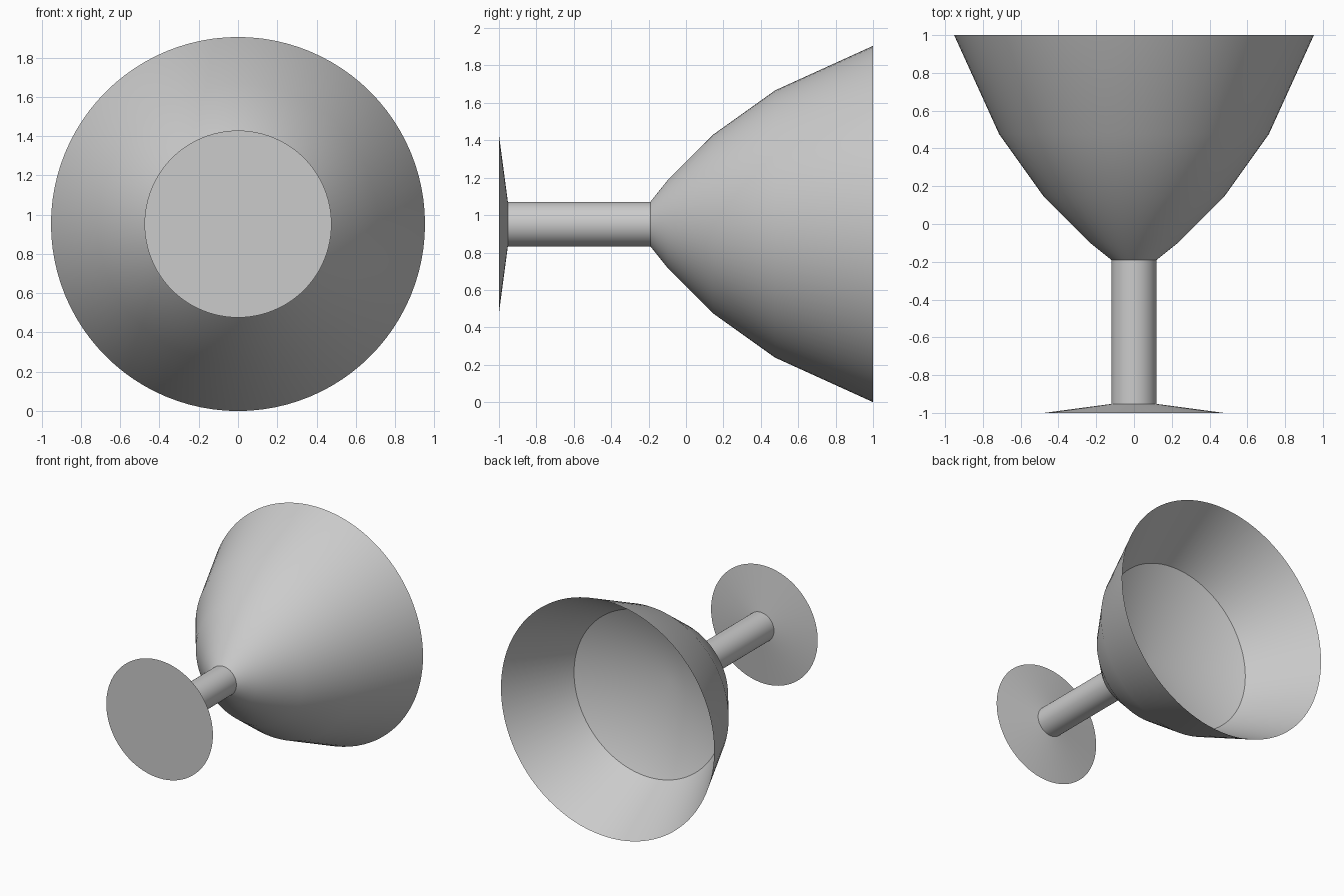
import bpy, bmesh, math

cube = bpy.data.objects.get("Cube")
if cube:
    bpy.data.objects.remove(cube, do_unlink=True)

UNIT = 2 / 42          # the goblet is 42 profile units long
AXIS_Z = 20 * UNIT     # height of the lying axis
SEGMENTS = 96

grey = bpy.data.materials.new("light_grey")
grey.use_nodes = True
colour = (0.6, 0.6, 0.6, 1)
grey.diffuse_color = colour
grey.node_tree.nodes["Principled BSDF"].inputs["Base Color"].default_value = colour


def lathe(name, profile):
    """Turn (radius, distance from foot) points around the lying y axis."""
    bm = bmesh.new()
    rings = []
    for r, d in profile:
        y = d * UNIT - 1
        count = SEGMENTS if r > 0 else 1
        ring = []
        for j in range(count):
            a = 2 * math.pi * j / SEGMENTS
            ring.append(bm.verts.new((r * UNIT * math.cos(a), y,
                                      AXIS_Z + r * UNIT * math.sin(a))))
        rings.append(ring)
    for low, high in zip(rings, rings[1:]):
        for j in range(SEGMENTS):
            k = (j + 1) % SEGMENTS
            corners = [low[j % len(low)], high[j % len(high)],
                       high[k % len(high)], low[k % len(low)]]
            bm.faces.new(list(dict.fromkeys(corners)))  # triangle at a tip
    mesh = bpy.data.meshes.new(name)
    bm.to_mesh(mesh)
    bm.free()
    mesh.materials.append(grey)
    obj = bpy.data.objects.new(name, mesh)
    bpy.context.collection.objects.link(obj)
    bpy.ops.object.select_all(action="DESELECT")
    obj.select_set(True)
    bpy.context.view_layer.objects.active = obj
    bpy.ops.object.shade_smooth_by_angle(angle=math.radians(30))
    return obj


# Flat foot with a shallow conical back
lathe("foot", [(0, 0), (10, 0), (2.5, 1)])

# Straight round stem
lathe("stem", [(2.5, 1), (2.5, 17)])

# Bowl: outer wall to the thin rim, then inner wall and conical floor
lathe("bowl", [(2.5, 17), (5, 19), (10, 24), (15, 31), (20, 42),
               (14, 31), (0, 25)])
